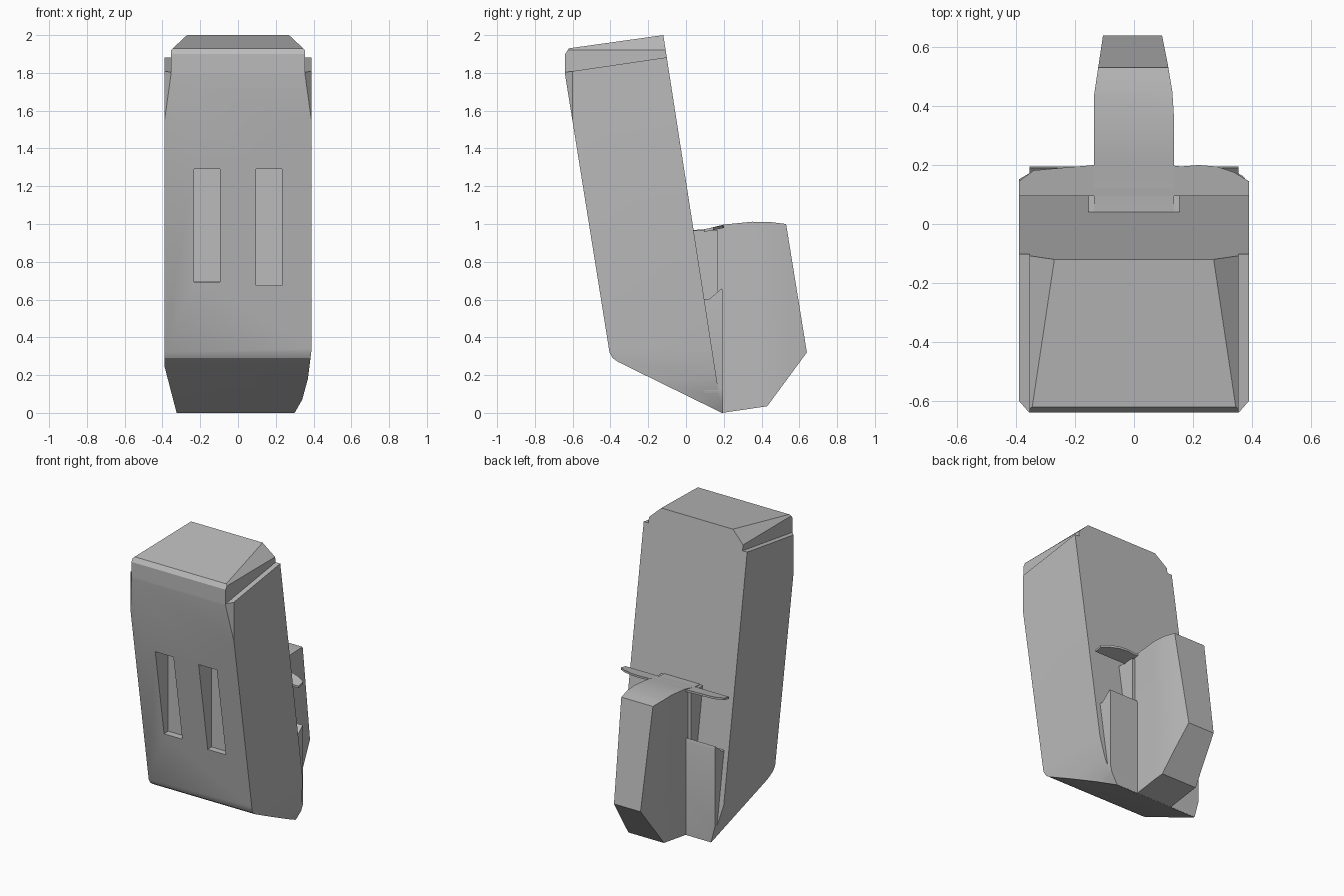
import bpy, bmesh, math
from mathutils import Vector

if "Cube" in bpy.data.objects:
    bpy.data.objects.remove(bpy.data.objects["Cube"], do_unlink=True)

grey = bpy.data.materials.new("plain_grey")
grey.use_nodes = True
COLOUR = (0.5, 0.5, 0.5, 1)
grey.diffuse_color = COLOUR
grey.node_tree.nodes["Principled BSDF"].inputs["Base Color"].default_value = COLOUR


def prism(points, axis, lo, hi):
    """Extrude a (y, z) profile along x, or an (x, y) plan along z."""
    bm = bmesh.new()
    place = (lambda a, b, t: (t, a, b)) if axis == "x" else (lambda a, b, t: (a, b, t))
    low = [bm.verts.new(place(a, b, lo)) for a, b in points]
    high = [bm.verts.new(place(a, b, hi)) for a, b in points]
    bm.faces.new(low)
    bm.faces.new(high)
    for i in range(len(points)):
        j = (i + 1) % len(points)
        bm.faces.new((low[i], low[j], high[j], high[i]))
    bmesh.ops.recalc_face_normals(bm, faces=bm.faces)
    return bm


def cut(bm, point, normal):
    """Slice off everything on the normal's side and cap the opening."""
    bmesh.ops.bisect_plane(bm, geom=bm.verts[:] + bm.edges[:] + bm.faces[:],
                           plane_co=point, plane_no=normal, clear_outer=True)
    bmesh.ops.holes_fill(bm, edges=bm.edges)


def taper_bottom(bm):
    """Straight taper on the right, rounded taper on the left."""
    cut(bm, (-0.39, 0, 0.25), (-0.25, 0, -0.065))
    curve = [(0.385, 0.3), (0.37, 0.18), (0.34, 0.07), (0.3, 0)]
    for (x0, z0), (x1, z1) in zip(curve, curve[1:]):
        cut(bm, (x0, 0, z0), (z0 - z1, 0, x1 - x0))


def finish(name, bm, helper=False):
    bmesh.ops.recalc_face_normals(bm, faces=bm.faces)
    mesh = bpy.data.meshes.new(name)
    bm.to_mesh(mesh)
    bm.free()
    mesh.materials.append(grey)
    ob = bpy.data.objects.new(name, mesh)
    bpy.context.collection.objects.link(ob)
    if helper:
        ob.hide_render = True
        ob.hide_viewport = True
        ob.display_type = "WIRE"
    else:
        bpy.ops.object.select_all(action="DESELECT")
        ob.select_set(True)
        bpy.context.view_layer.objects.active = ob
        bpy.ops.object.shade_smooth_by_angle(angle=math.radians(22))
    return ob


# Leaning main body
bm = prism([(-0.62, 1.93), (-0.12, 2.0), (0.19, 0), (-0.36, 0.27), (-0.388, 0.29),
            (-0.405, 0.32), (-0.64, 1.79), (-0.64, 1.9)], "x", -0.39, 0.39)
for s in (-1, 1):
    # Top shoulder chamfer, wider at the back
    a, b, c = Vector((0.27, -0.12, 2)), Vector((0.345, -0.62, 1.93)), Vector((0.355, -0.12, 1.92))
    n = (b - a).cross(c - a)
    if n.z < 0:
        n.negate()
    cut(bm, (s * a.x, a.y, a.z), (s * n.x, n.y, n.z))
    # Upright front corner chamfer
    cut(bm, (s * 0.39, -0.6, 1.6), (s * 0.04, -0.035, 0))
taper_bottom(bm)
body = finish("main_body", bm)

# Shoulder ledges and front slots cut out of the body
cutters = []
for side, s in (("left", 1), ("right", -1)):
    ledge = prism([(-0.8, 1.78), (0.1, 1.912), (0.1, 2.2), (-0.8, 2.2)], "x",
                  min(s * 0.355, s * 0.5), max(s * 0.355, s * 0.5))
    cutters.append(finish(side + "_ledge_cutter", ledge, True))
    base = 0.665 if s > 0 else 0.685
    slot = prism([(-0.9, base), (-0.42, base + 0.01), (-0.42, 1.29), (-0.9, 1.29)], "x",
                 min(s * 0.095, s * 0.232), max(s * 0.095, s * 0.232))
    cutters.append(finish(side + "_slot_cutter", slot, True))
for c in cutters:
    mod = body.modifiers.new(c.name, "BOOLEAN")
    mod.operation = "DIFFERENCE"
    mod.solver = "EXACT"
    mod.object = c

# Rear fin, narrowing towards its back edge
bm = prism([(-0.02, 0.965), (0.1, 0.972), (0.2, 0.997), (0.35, 1.012), (0.45, 1.01), (0.53, 1.0),
            (0.64, 0.32), (0.43, 0.035), (0.19, 0), (0.1, 0.06)], "x", -0.135, 0.135)
for p, q in (((-0.135, 0.44), (-0.105, 0.64)),
             ((0.137, 0.34), (0.13, 0.45)),
             ((0.13, 0.45), (0.115, 0.54)),
             ((0.115, 0.54), (0.095, 0.64))):
    side = 1 if p[0] > 0 else -1
    cut(bm, (p[0], p[1], 0), (side * (q[1] - p[1]), side * (p[0] - q[0]), 0))
finish("rear_fin", bm)

# Upright lower panel behind the body
bm = prism([(0, 0.6), (0.12, 0.6), (0.19, 0.66), (0.195, 0.64), (0.195, 0), (0.1, 0.06)],
           "x", -0.355, 0.355)
taper_bottom(bm)
finish("lower_back_panel", bm)

# Thin sloping lip above the rear openings
plan = [(-0.39, 0.095), (0.39, 0.095), (0.39, 0.145), (0.34, 0.175), (0.28, 0.195),
        (0.22, 0.2), (0.16, 0.195), (0.12, 0.2), (-0.135, 0.2), (-0.34, 0.182), (-0.39, 0.145)]
bm = prism(plan, "z", 0.958, 0.972)
for v in bm.verts:
    v.co.z += (v.co.y - 0.095) * 0.2
finish("rear_lip", bm)

# Small struts joining the lip to the panel beside the fin
for side, s in (("left", 1), ("right", -1)):
    xs = sorted((s * 0.12, s * 0.155))
    finish(side + "_lip_strut", prism([(0.03, 0.55), (0.17, 0.55), (0.17, 0.965), (0.03, 0.965)],
                                      "x", *xs))
